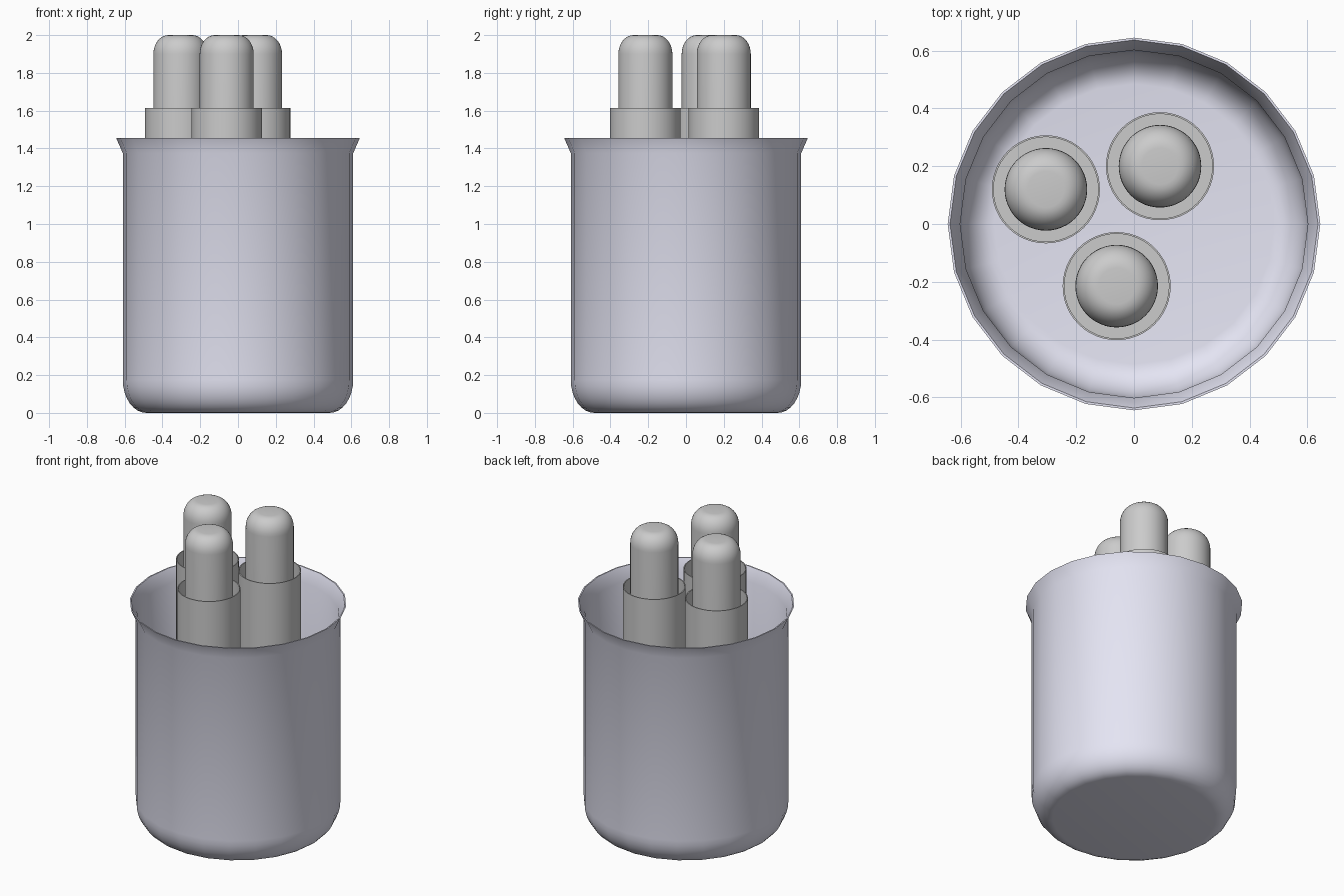
import bpy, bmesh, math

if "Cube" in bpy.data.objects:
    bpy.data.objects.remove(bpy.data.objects["Cube"])


def lathe(name, profile, sides, location=(0, 0, 0), color=None, closed=False):
    """Spin an (r, z) profile around the z axis."""
    bm = bmesh.new()
    rings = []
    for r, z in profile:
        if r == 0:
            rings.append([bm.verts.new((0, 0, z))] * sides)
        else:
            rings.append([bm.verts.new((r * math.cos(2 * math.pi * i / sides),
                                        r * math.sin(2 * math.pi * i / sides), z))
                          for i in range(sides)])
    for a, b in zip(rings, rings[1:]):
        for i in range(sides):
            j = (i + 1) % sides
            corners = list(dict.fromkeys((a[i], a[j], b[j], b[i])))
            bm.faces.new(corners)
    bmesh.ops.recalc_face_normals(bm, faces=bm.faces)
    mesh = bpy.data.meshes.new(name)
    bm.to_mesh(mesh)
    bm.free()
    obj = bpy.data.objects.new(name, mesh)
    obj.location = location
    bpy.context.collection.objects.link(obj)
    if color:
        mat = bpy.data.materials.new(name + "_material")
        mat.diffuse_color = color
        mat.use_nodes = True
        mat.node_tree.nodes["Principled BSDF"].inputs["Base Color"].default_value = mat.diffuse_color
        mesh.materials.append(mat)
    bpy.ops.object.select_all(action='DESELECT')
    obj.select_set(True)
    bpy.context.view_layer.objects.active = obj
    bpy.ops.object.shade_smooth_by_angle(angle=math.radians(25))
    return obj


def arc(r, z, rx, rz, a0, a1, steps):
    """Elliptical arc in the (r, z) plane, angles in degrees."""
    pts = []
    for i in range(steps + 1):
        a = math.radians(a0 + (a1 - a0) * i / steps)
        pts.append((max(r + rx * math.cos(a), 0), z + rz * math.sin(a)))
    return pts


# Thin-walled cup with rounded base and flared rim
outer = [(0, 0)] + arc(0.485, 0.175, 0.125, 0.175, -90, 0, 8) + [(0.61, 1.375), (0.645, 1.455)]
inner = [(0.637, 1.455), (0.602, 1.375)] + arc(0.485, 0.175, 0.117, 0.167, 0, -90, 8) + [(0, 0.008)]
lathe("cup", outer + inner, 24, color=(0.78, 0.78, 0.9, 1))

# Three open sleeves, each holding a round-topped rod
sleeve = [(0, 0.01), (0.187, 0.01), (0.187, 1.615), (0.181, 1.615), (0.181, 0.03), (0, 0.03)]
rod = [(0, 0.03), (0.143, 0.03)] + arc(0.063, 1.9, 0.08, 0.1, 0, 90, 8) + [(0, 2.0)]
for n, (x, y) in enumerate([(-0.305, 0.12), (0.09, 0.20), (-0.06, -0.215)], 1):
    lathe(f"sleeve_{n}", sleeve, 48, (x, y, 0))
    lathe(f"rod_{n}", rod, 48, (x, y, 0))
